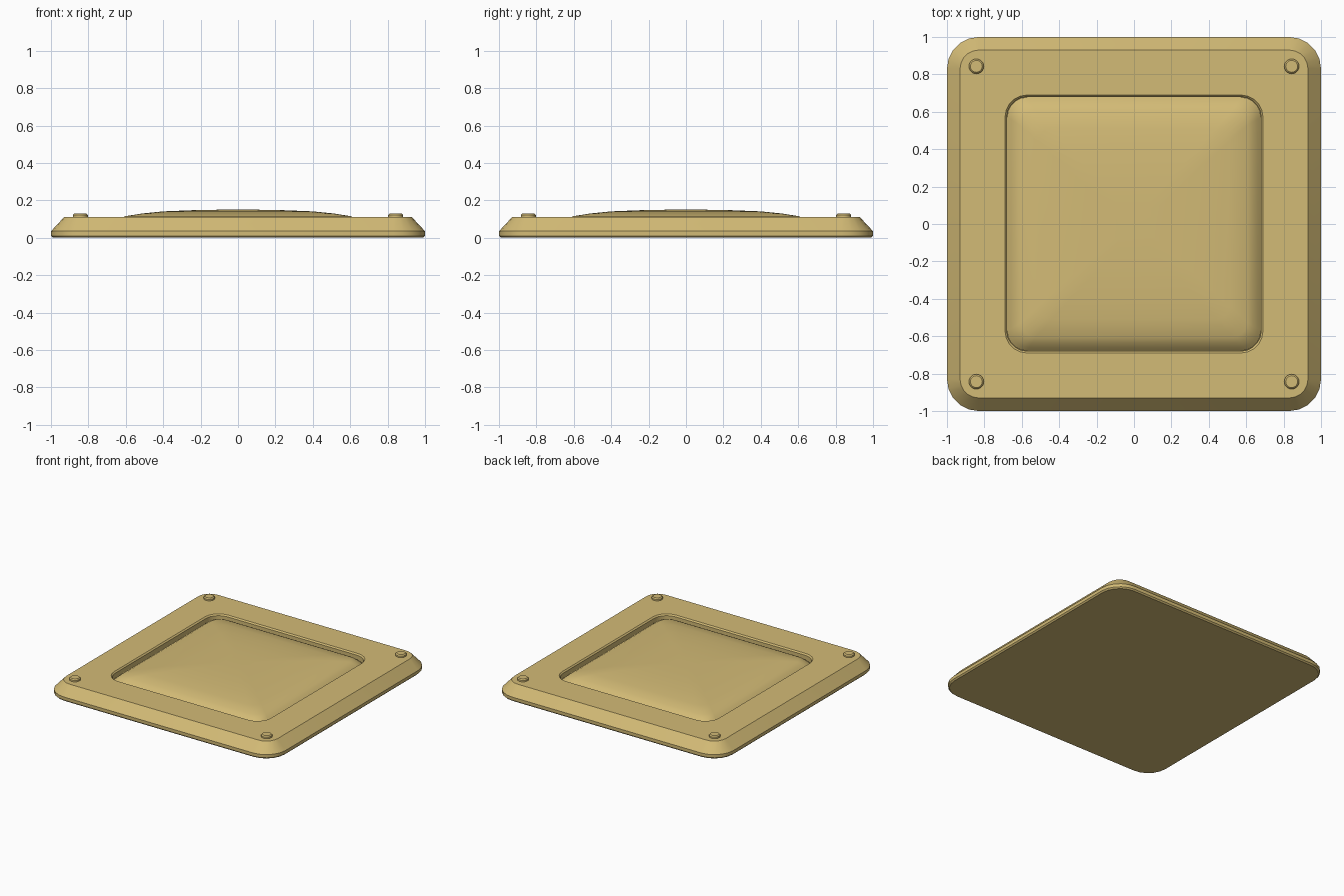
import bpy, bmesh, math

if "Cube" in bpy.data.objects:
    bpy.data.objects.remove(bpy.data.objects["Cube"])

tan = bpy.data.materials.new("sand_tan")
tan.diffuse_color = (0.65, 0.495, 0.18, 1)
tan.use_nodes = True
tan.node_tree.nodes["Principled BSDF"].inputs["Base Color"].default_value = tan.diffuse_color


def rounded_square(half, radius, z, seg=5):
    """Points of a square outline with arc corners."""
    pts = []
    c = half - radius
    for k, (sx, sy) in enumerate(((1, 1), (-1, 1), (-1, -1), (1, -1))):
        for i in range(seg + 1):
            a = math.pi / 2 * (k + i / seg)
            pts.append((sx * c + radius * math.cos(a), sy * c + radius * math.sin(a), z))
    return pts


def circle(x, y, r, z, n=20):
    return [(x + r * math.cos(2 * math.pi * i / n), y + r * math.sin(2 * math.pi * i / n), z)
            for i in range(n)]


def loft(name, loops, cap_first=False, cap_last=False):
    """Skin a stack of matching closed outlines."""
    bm = bmesh.new()
    rings = [[bm.verts.new(p) for p in loop] for loop in loops]
    for a, b in zip(rings, rings[1:]):
        n = len(a)
        for i in range(n):
            j = (i + 1) % n
            bm.faces.new((a[i], a[j], b[j], b[i]))
    if cap_first:
        bm.faces.new(rings[0][::-1])
    if cap_last:
        bm.faces.new(rings[-1])
    me = bpy.data.meshes.new(name)
    bm.to_mesh(me)
    bm.free()
    me.materials.append(tan)
    ob = bpy.data.objects.new(name, me)
    bpy.context.collection.objects.link(ob)
    bpy.ops.object.select_all(action='DESELECT')
    ob.select_set(True)
    bpy.context.view_layer.objects.active = ob
    bpy.ops.object.shade_smooth_by_angle(angle=math.radians(32))
    return ob


# Base frame: underside, rim, chamfer, flat top, then the recess wall and floor
frame_profile = [(0.99, 0.16, 0.0), (1.0, 0.17, 0.01), (1.0, 0.17, 0.035),
                 (0.93, 0.10, 0.11), (0.69, 0.12, 0.11),
                 (0.68, 0.11, 0.10), (0.68, 0.11, 0.06)]
loft("base_frame", [rounded_square(*p) for p in frame_profile], True, True)

# Raised centre panel: pillowed dome rising out of the recess
dome_profile = [(0.678, 0.108, 0.06), (0.66, 0.10, 0.079), (0.635, 0.09, 0.099),
                (0.605, 0.08, 0.115), (0.51, 0.07, 0.13), (0.40, 0.06, 0.141),
                (0.25, 0.05, 0.147), (0.10, 0.03, 0.15)]
loft("centre_panel", [rounded_square(*p) for p in dome_profile], False, True)

# Corner studs
for sx in (-1, 1):
    for sy in (-1, 1):
        x, y = sx * 0.843, sy * 0.843
        loft("corner_stud", [circle(x, y, 0.04, 0.105), circle(x, y, 0.04, 0.122),
                             circle(x, y, 0.032, 0.13)], False, True)
